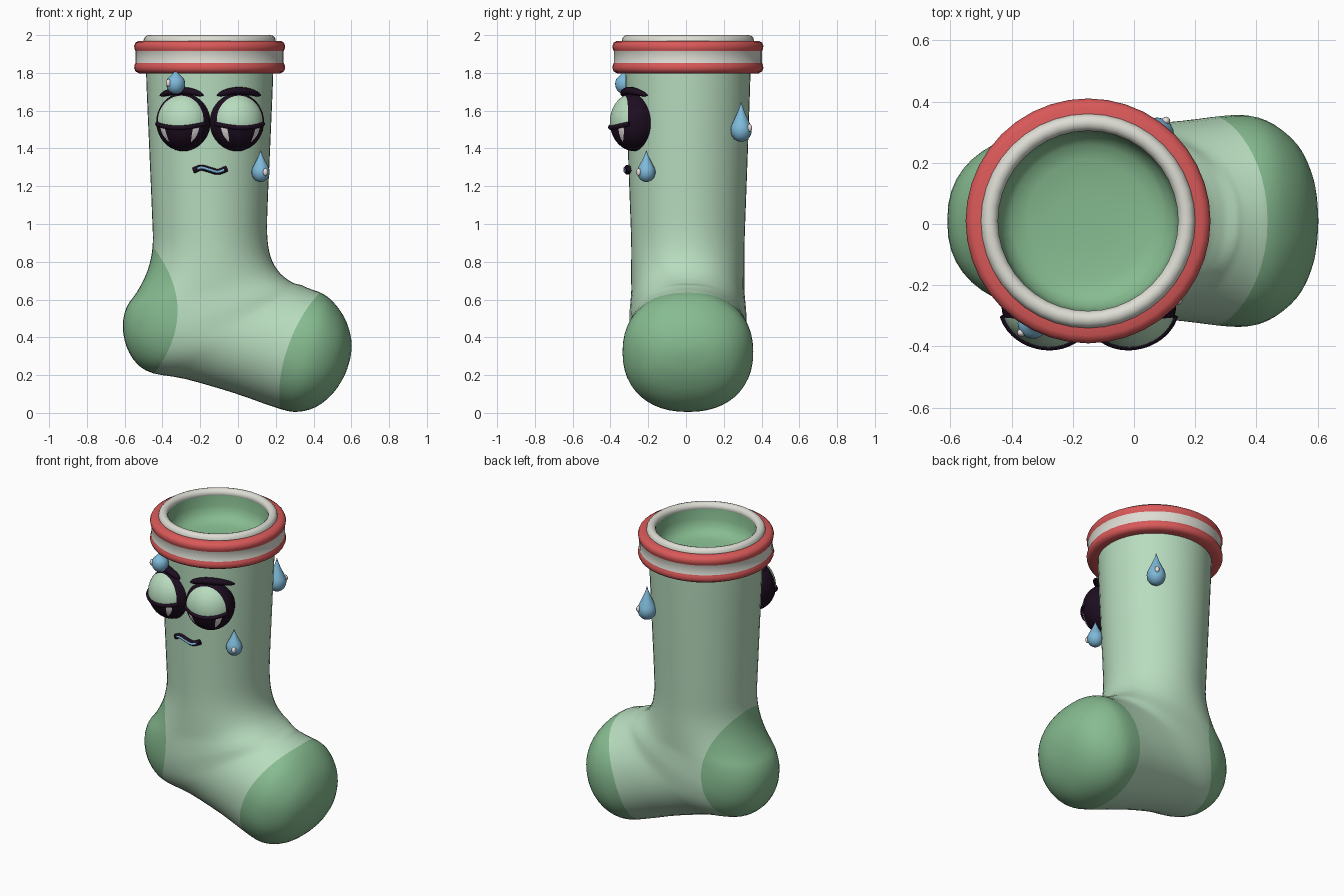
import bpy, bmesh, math
from mathutils import Vector, Matrix

if "Cube" in bpy.data.objects:
    bpy.data.objects.remove(bpy.data.objects["Cube"])

CX, CY = -0.15, 0.01  # leg axis


def mat(name, rgb):
    m = bpy.data.materials.new(name)
    m.diffuse_color = (*rgb, 1)
    m.use_nodes = True
    m.node_tree.nodes["Principled BSDF"].inputs["Base Color"].default_value = m.diffuse_color
    return m


LIGHT = mat("light green", (0.48, 0.72, 0.52))
GREEN = mat("mid green", (0.24, 0.50, 0.28))
RED = mat("red", (0.70, 0.10, 0.10))
WHITE = mat("off white", (0.72, 0.72, 0.66))
BLACK = mat("purple black", (0.012, 0.004, 0.014))
BLUE = mat("blue", (0.21, 0.49, 0.70))
SHINE = mat("shine", (0.80, 0.74, 0.74))


def finish(name, bm, mats, angle=50):
    bmesh.ops.recalc_face_normals(bm, faces=bm.faces)
    me = bpy.data.meshes.new(name)
    bm.to_mesh(me)
    bm.free()
    ob = bpy.data.objects.new(name, me)
    bpy.context.collection.objects.link(ob)
    for m in mats:
        me.materials.append(m)
    bpy.ops.object.select_all(action='DESELECT')
    ob.select_set(True)
    bpy.context.view_layer.objects.active = ob
    bpy.ops.object.shade_smooth_by_angle(angle=math.radians(angle))
    return ob


def cut(bm, g):
    """Cut crisp edges into the mesh where g(point) = 0."""
    new = []
    for e in list(bm.edges):
        a, b = e.verts
        ga, gb = g(a.co), g(b.co)
        if ga * gb < 0:
            new.append(bmesh.utils.edge_split(e, a, ga / (ga - gb))[1])
    bmesh.ops.connect_verts(bm, verts=new)


def skin(bm, rings, closed=True):
    rows = [[bm.verts.new(p) for p in r] for r in rings]
    for r, s in zip(rows, rows[1:]):
        n = len(r)
        for i in range(n):
            j = (i + 1) % n
            bm.faces.new((r[i], r[j], s[j], s[i]))
    return rows


def spline(pts, steps):
    """Catmull-Rom through tuples of any length."""
    out = []
    P = [pts[0]] + list(pts) + [pts[-1]]
    for k in range(1, len(P) - 2):
        for s in range(steps):
            t = s / steps
            out.append(tuple(0.5 * (2 * b + (c - a) * t + (2 * a - 5 * b + 4 * c - d) * t * t
                                    + (3 * b - a - 3 * c + d) * t ** 3)
                             for a, b, c, d in zip(*P[k - 1:k + 3])))
    return out + [tuple(pts[-1])]


def lathe(name, profile, mats, rule=None, n=40, cap=False, origin=(CX, CY, 0), angle=50):
    bm = bmesh.new()
    rings = [[(origin[0] + r * math.cos(2 * math.pi * i / n), origin[1] + r * math.sin(2 * math.pi * i / n),
               origin[2] + z) for i in range(n)] for r, z in profile]
    rows = skin(bm, rings)
    if cap:
        bm.faces.new(rows[-1])
    if rule:
        for f in bm.faces:
            f.material_index = rule(f.calc_center_median())
    return finish(name, bm, mats, angle)


def tube(name, pts, radii, m, flat=1.0, n=10):
    """Tapered tube running mostly along x; flat squashes it in z."""
    bm = bmesh.new()
    rings = []
    for k, (p, r) in enumerate(zip(pts, radii)):
        t = (Vector(pts[min(k + 1, len(pts) - 1)]) - Vector(pts[max(k - 1, 0)])).normalized()
        u = t.cross(Vector((0, 0, 1))).normalized()
        v = u.cross(t)
        rings.append([Vector(p) + r * (math.cos(a) * u + flat * math.sin(a) * v)
                      for a in (2 * math.pi * i / n for i in range(n))])
    rows = skin(bm, rings)
    bm.faces.new(rows[0])
    bm.faces.new(rows[-1])
    return finish(name, bm, [m])


def surf_y(x, r):
    return CY - math.sqrt(max(r * r - (x - CX) ** 2, 0))


# Sock body: back point x,z / front point x,z / half width / roundness
stations = [
    (-.49, 1.95, .19, 1.95, .335, 1), (-.485, 1.75, .185, 1.75, .33, 1),
    (-.47, 1.4, .17, 1.4, .318, 1), (-.455, 1.05, .155, 1.05, .305, 1),
    (-.452, .88, .157, .91, .30, 1), (-.48, .75, .175, .82, .30, .97),
    (-.535, .64, .21, .755, .30, .93), (-.59, .56, .25, .715, .30, .88),
    (-.61, .46, .28, .695, .305, .85), (-.59, .35, .30, .685, .31, .85),
    (-.535, .26, .32, .68, .31, .88), (-.45, .21, .34, .675, .31, .92),
    (-.28, .18, .36, .665, .315, .95), (-.02, .105, .40, .65, .33, .95),
    (.18, .035, .44, .635, .345, .92), (.30, .005, .485, .605, .34, .9),
    (.41, .03, .535, .55, .30, .9), (.50, .10, .575, .48, .235, .9),
    (.565, .2, .598, .40, .14, .95), (.595, .29, .602, .34, .04, 1)]
N = 48
power = lambda v, e: math.copysign(abs(v) ** e, v)
rings = []
for x0, z0, x1, z1, w, e in spline(stations, 3):
    ring = []
    for i in range(N):
        a = 2 * math.pi * i / N
        c, s = power(math.cos(a), e), power(math.sin(a), e)
        ring.append(((x0 + x1) / 2 + c * (x1 - x0) / 2, CY + s * w, (z0 + z1) / 2 + c * (z1 - z0) / 2))
    rings.append(ring)
bm = bmesh.new()
rows = skin(bm, rings)
bm.faces.new(rows[-1])
toe = lambda p: p.x - (.23 + .34 * (p.z - .03) - .07 * ((p.y - CY) / .33) ** 2)
heel = lambda p: -.32 - .13 * ((p.z - .54) / .34) ** 2 - p.x
cut(bm, toe)
cut(bm, heel)
for f in bm.faces:
    c = f.calc_center_median()
    f.material_index = int(toe(c) > 0 or heel(c) > 0)
finish("sock_body", bm, [LIGHT, GREEN], 80)

# Cuff, rim and hollow
lathe("cuff", [(.32, 1.80), (.375, 1.798), (.393, 1.808), (.40, 1.825), (.397, 1.843), (.392, 1.852),
               (.392, 1.915), (.397, 1.925), (.40, 1.942), (.393, 1.96), (.375, 1.97), (.32, 1.97)],
      [RED, WHITE], lambda c: int(1.852 < c.z < 1.915))
lathe("rim", [(.322 + .028 * math.cos(a), 1.972 + .028 * math.sin(a))
              for a in (2 * math.pi * k / 12 for k in range(13))], [WHITE])
lathe("lining", [(.297, 1.975), (.292, 1.90), (.28, 1.855), (.25, 1.825), (.2, 1.81), (.1, 1.80), (.01, 1.80)],
      [GREEN], cap=True, angle=80)

# Eyes, lid lines and brows
RX, RY, RZ = .147, .13, .155
oval = lambda p: 1 - (p.x / .125) ** 2 - ((p.z - .005) / .135) ** 2
lid = lambda p: p.z + .03 - 1.2 * p.x ** 2
iris = lambda p: abs(p.x) - .068 - .25 * (p.z + .07)
white = lambda p: 1 - (p.x / .108) ** 2 - ((p.z + .01) / .115) ** 2
for side, ex in (("left", -.287), ("right", -.008)):
    sgn = -1 if side == "left" else 1
    place = Matrix.Translation((ex, -.272, 1.54)) @ Matrix.Rotation(sgn * math.radians(14), 4, 'Z')
    bm = bmesh.new()
    bmesh.ops.create_uvsphere(bm, u_segments=40, v_segments=24, radius=1)
    bm.transform(Matrix.Diagonal((RX, RY, RZ, 1)) @ Matrix.Rotation(math.pi / 2, 4, 'X'))
    for g in (oval, lid, iris, white):
        cut(bm, g)
    for f in bm.faces:
        c = f.calc_center_median()
        if c.y < 0 and oval(c) > 0:
            if lid(c) > 0:
                f.material_index = 1
            elif iris(c) > 0 and white(c) > 0:
                f.material_index = 2
    bm.transform(place)
    finish(side + "_eye", bm, [BLACK, LIGHT, SHINE], 80)
    line = []
    for k in range(17):
        x = -.13 + .26 * k / 16
        z = -.03 + 1.2 * x * x
        y = -RY * math.sqrt(max(1 - (x / RX) ** 2 - (z / RZ) ** 2, 0))
        line.append(place @ Vector((x, y, z)))
    tube(side + "_lid_line", line, [.012] * 17, BLACK)
    bx = -.298 if side == "left" else .005
    pts, rad = [], []
    for k in range(15):
        t = -1 + 2 * k / 14
        x = bx + .115 * t
        pts.append((x, surf_y(x, .345), 1.705 - .025 * t * t))
        rad.append(.004 + .022 * math.sqrt(1 - t * t))
    tube(side + "_brow", pts, rad, BLACK, .8)

# Wavy mouth with a pale inner line
wave = spline([(-.235, 1.283), (-.195, 1.298), (-.15, 1.287), (-.105, 1.276), (-.06, 1.293)], 5)
tube("mouth", [(x, surf_y(x, .322), z) for x, z in wave], [.016] * len(wave), BLACK)
inner = wave[3:-2]
tube("mouth_line", [(x, surf_y(x, .335), z) for x, z in inner], [.0065] * len(inner), BLUE)

# Sweat drops: centre, radius, tip height, shine offset
drops = [((-.33, -.325, 1.742), .050, .075, (-.038, -.03, .005)),
         ((.12, -.21, 1.275), .048, .115, (.025, -.04, .0)),
         ((.075, .292, 1.497), .056, .15, (.03, .045, .012))]
for k, (c, r, tip, off) in enumerate(drops):
    prof = [(r * math.cos(a), r * 1.1 * math.sin(a))
            for a in (math.radians(d) for d in range(-88, 31, 13))]
    r0, z0 = prof[-1]
    prof += [(r0 * (1 - t) ** 1.25 + .001, z0 + (tip - z0) * t) for t in (.2, .4, .6, .8, 1)]
    lathe(f"sweat_drop_{k + 1}", prof, [BLUE], n=20, cap=True, origin=c, angle=60)
    bm = bmesh.new()
    bmesh.ops.create_uvsphere(bm, u_segments=12, v_segments=8, radius=.017)
    bm.transform(Matrix.Translation(Vector(c) + Vector(off)) @ Matrix.Diagonal((.8, .8, 1.2, 1)))
    finish(f"drop_shine_{k + 1}", bm, [SHINE])
